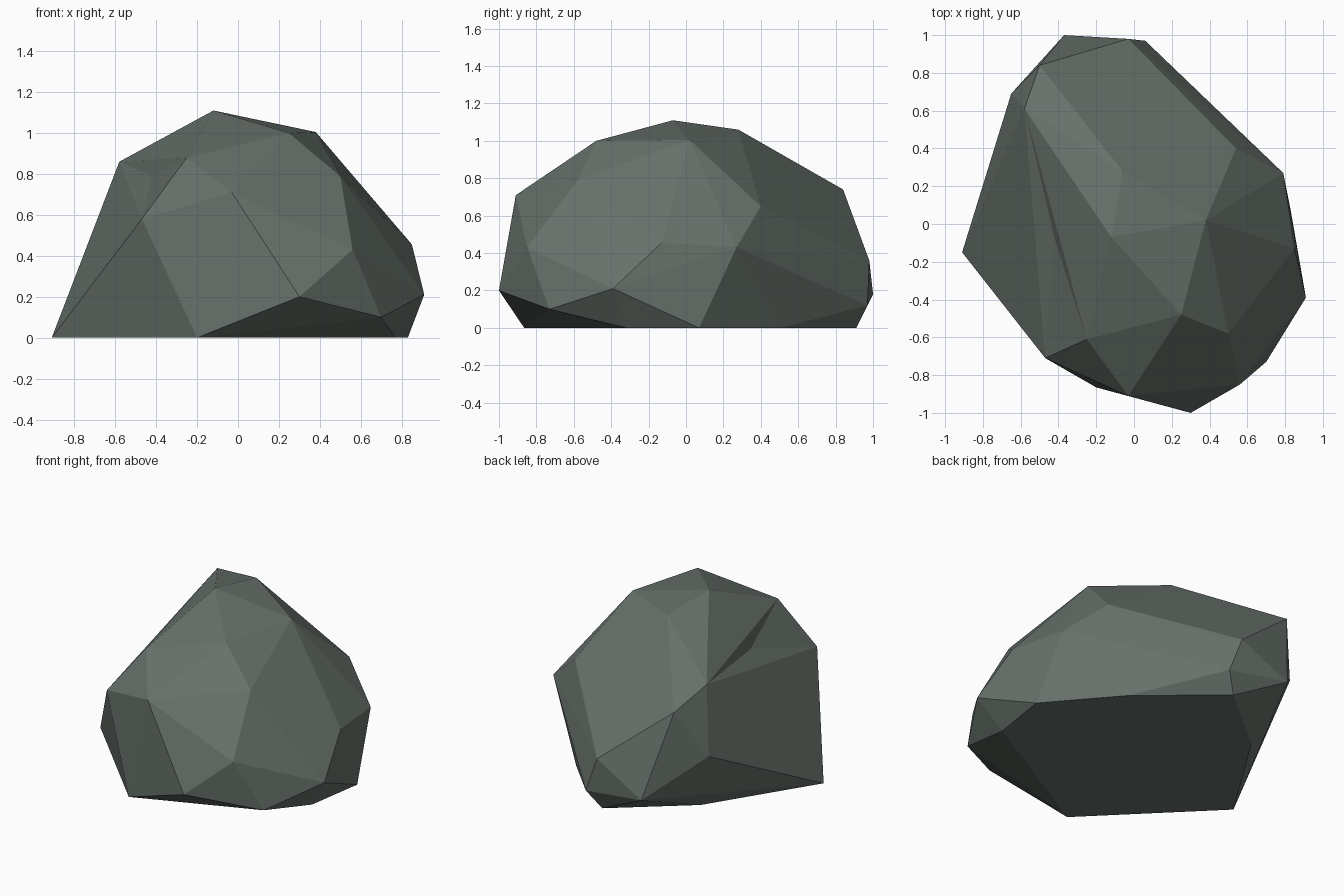
import bpy, bmesh

if "Cube" in bpy.data.objects:
    bpy.data.objects.remove(bpy.data.objects["Cube"])

# Boulder corner points, grouped by level
floor = [(-.91, -.15, 0), (-.20, -.865, 0), (.77, -.32, 0), (.83, .07, 0),
         (.46, .50, 0), (-.02, .91, 0), (-.48, .53, 0)]
low = [(.30, -1, .20), (.70, -.73, .10), (.91, -.39, .21), (.06, .97, .12),
       (-.37, 1, .18), (-.03, .98, .36), (-.65, .69, .43)]
middle = [(-.47, -.71, .58), (-.03, -.91, .71), (.56, -.85, .43), (.85, -.13, .455),
          (.79, .27, .43), (.54, .40, .65), (-.50, .84, .74)]
top = [(.50, -.58, .79), (.25, -.48, 1.0), (-.25, -.61, .88), (.38, .02, 1.005),
       (-.12, -.07, 1.11), (-.06, .28, 1.06), (-.58, .61, .86)]

bm = bmesh.new()
verts = [bm.verts.new(p) for p in floor + low + middle + top]
foot, flank, brow = verts[0], verts[13], verts[27]
# left shoulder sits on the hull, pulled back to a slight hollow afterwards
shoulder = bm.verts.new((-.445, -.085, .82))
bmesh.ops.convex_hull(bm, input=bm.verts[:])

# Left hollow: replace the flat left side by a fan around a sunken point
ring = [foot, shoulder, brow, flank]
side = [f for f in bm.faces if all(v in ring for v in f.verts)]
if len(side) == 2:
    bmesh.ops.delete(bm, geom=side, context='FACES')
    dent = bm.verts.new((-.71, .20, .36))
    for i in range(4):
        bm.faces.new((ring[i], ring[(i + 1) % 4], dent))
shoulder.co = (-.42, -.08, .79)
bmesh.ops.recalc_face_normals(bm, faces=bm.faces[:])

mesh = bpy.data.meshes.new("boulder")
bm.to_mesh(mesh)
bm.free()
stone = bpy.data.materials.new("grey green stone")
stone.diffuse_color = (.135, .165, .145, 1)
stone.use_nodes = True
stone.node_tree.nodes["Principled BSDF"].inputs["Base Color"].default_value = stone.diffuse_color
mesh.materials.append(stone)
boulder = bpy.data.objects.new("boulder", mesh)
bpy.context.collection.objects.link(boulder)
